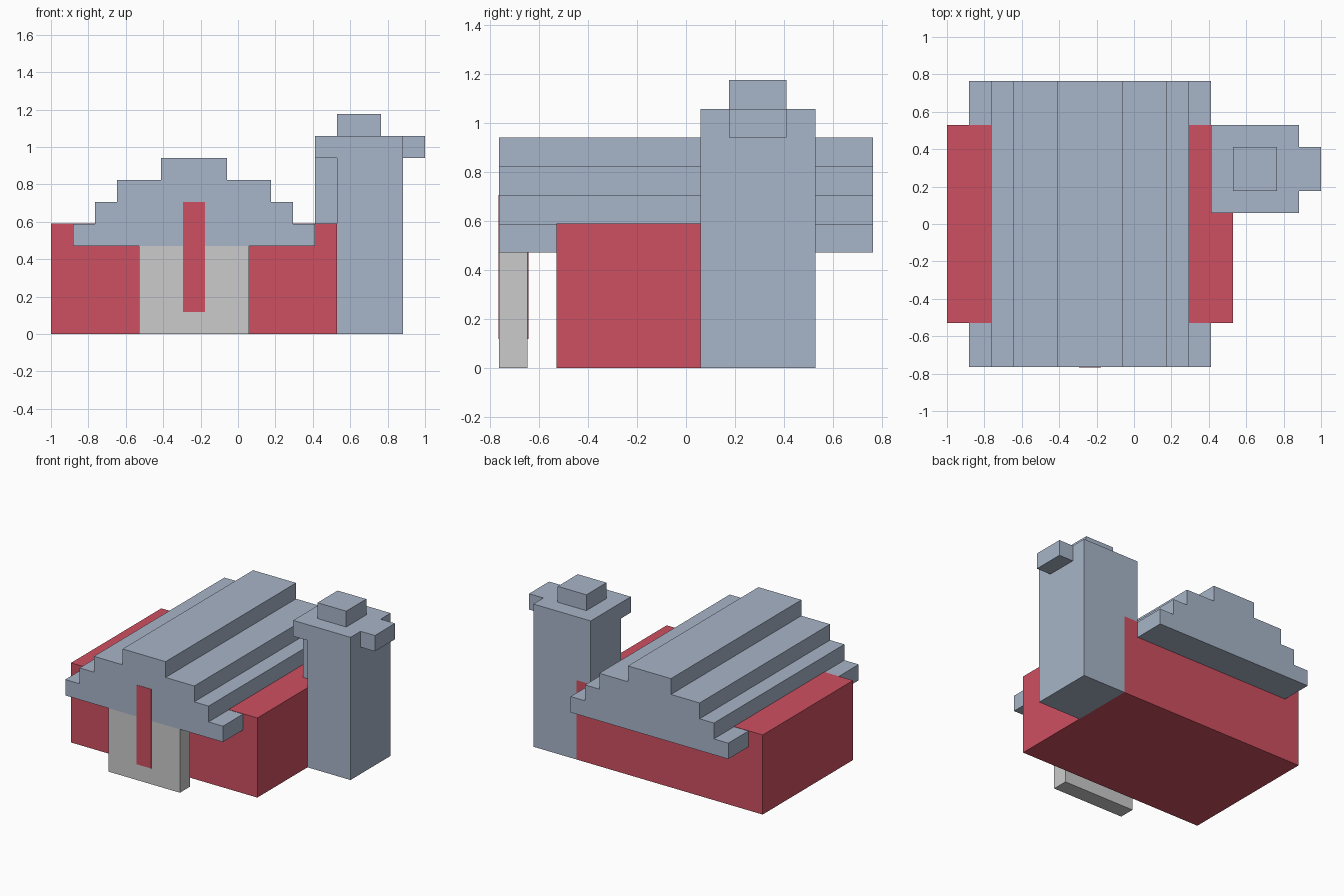
import bpy, bmesh

if "Cube" in bpy.data.objects:
    bpy.data.objects.remove(bpy.data.objects["Cube"])

U = 2 / 17            # one block of the underlying grid
E = 0.02              # tiny lift (in blocks) so flush colours do not overlap


def material(name, rgb):
    m = bpy.data.materials.new(name)
    m.diffuse_color = (*rgb, 1)
    m.use_nodes = True
    m.node_tree.nodes["Principled BSDF"].inputs["Base Color"].default_value = m.diffuse_color
    return m


SLATE = material("slate", (0.39, 0.46, 0.58))
RED = material("red", (0.62, 0.08, 0.12))


def extrude(name, profile, y0, y1, mat=None):
    """Extrude an x-z profile (in blocks) from y0 to y1."""
    bm = bmesh.new()
    verts = [bm.verts.new(((x - 8.5) * U, (y0 - 6.5) * U, z * U)) for x, z in profile]
    face = bm.faces.new(verts)
    new = bmesh.ops.extrude_face_region(bm, geom=[face])["geom"]
    bmesh.ops.translate(bm, vec=(0, (y1 - y0) * U, 0),
                        verts=[v for v in new if isinstance(v, bmesh.types.BMVert)])
    bmesh.ops.recalc_face_normals(bm, faces=bm.faces)
    mesh = bpy.data.meshes.new(name)
    bm.to_mesh(mesh)
    bm.free()
    if mat:
        mesh.materials.append(mat)
    ob = bpy.data.objects.new(name, mesh)
    bpy.context.collection.objects.link(ob)
    return ob


def box(name, x, y, z, mat=None):
    outline = [(x[0], z[0]), (x[1], z[0]), (x[1], z[1]), (x[0], z[1])]
    return extrude(name, outline, y[0], y[1], mat)


# House walls
box("walls", (0, 13), (2, 11), (0, 5 + E), RED)

# Stepped roof, symmetric about x = 6.5: (half width, bottom, top) per step
right = []
for half, z0, z1 in [(5.5, 4, 5), (4.5, 5, 6), (3.5, 6, 7), (1.5, 7, 8)]:
    right += [(6.5 + half, z0), (6.5 + half, z1)]
left = [(13 - x, z) for x, z in reversed(right)]
extrude("roof", right + left, 0, 13, SLATE)

# Door slab under the front gable, with a red stripe running up into the roof
box("door_panel", (4, 9), (0, 1), (0, 4))
box("door_stripe", (6, 7), (-E, 1 + E), (1, 6), RED)

# Chimney tower with overhanging cap
extrude("chimney", [(13, 0), (16, 0), (16, 9), (12, 9), (12, 8), (13, 8)], 7, 11, SLATE)
box("chimney_shoulder", (12, 13), (8, 11), (5, 8), SLATE)
box("chimney_lug", (16, 17), (8, 10), (8, 9), SLATE)
box("chimney_pot", (13, 15), (8, 10), (9, 10), SLATE)
